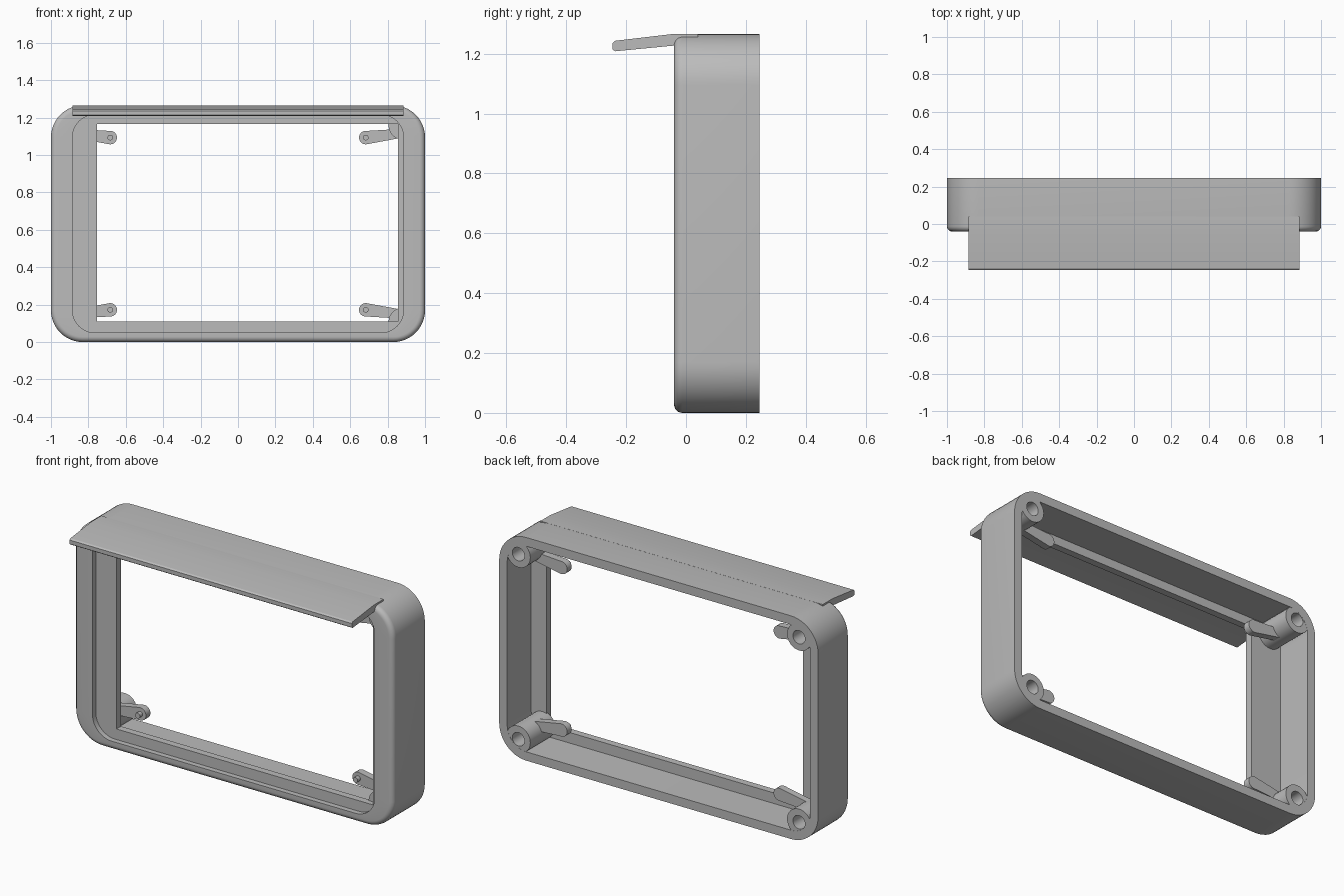
import bpy, bmesh, math

cube = bpy.data.objects.get("Cube")
if cube:
    bpy.data.objects.remove(cube)

H = 1.265            # overall height
MID = H / 2
BACK, FRONT = 0.245, -0.04

grey = bpy.data.materials.new("plain grey")
grey.use_nodes = True
colour = (0.5, 0.5, 0.5, 1)
grey.diffuse_color = colour
grey.node_tree.nodes["Principled BSDF"].inputs["Base Color"].default_value = colour


def loop(cx, cz, hw, hh, r, y, steps=12):
    """Rounded rectangle facing the front; a circle when hw = hh = r."""
    pts = []
    for q, (sx, sz) in enumerate(((1, 1), (-1, 1), (-1, -1), (1, -1))):
        for i in range(steps + 1):
            a = (q + i / steps) * math.pi / 2
            pts.append((cx + sx * (hw - r) + r * math.cos(a), y,
                        cz + sz * (hh - r) + r * math.sin(a)))
    return pts


def circle(cx, cz, r, y):
    return loop(cx, cz, r, r, r, y, 8)


def loft(name, loops, closed=False):
    """Skin a row of matching loops; cap both ends unless closed."""
    bm = bmesh.new()
    rings = [[bm.verts.new(p) for p in pts] for pts in loops]
    n = len(rings[0])
    pairs = list(zip(rings, rings[1:]))
    if closed:
        pairs.append((rings[-1], rings[0]))
    else:
        bm.faces.new(rings[0])
        bm.faces.new(rings[-1])
    for a, b in pairs:
        for i in range(n):
            j = (i + 1) % n
            bm.faces.new((a[i], a[j], b[j], b[i]))
    bmesh.ops.remove_doubles(bm, verts=bm.verts, dist=1e-5)
    bmesh.ops.recalc_face_normals(bm, faces=bm.faces)
    mesh = bpy.data.meshes.new(name)
    bm.to_mesh(mesh)
    bm.free()
    mesh.materials.append(grey)
    obj = bpy.data.objects.new(name, mesh)
    bpy.context.collection.objects.link(obj)
    bpy.ops.object.select_all(action='DESELECT')
    obj.select_set(True)
    bpy.context.view_layer.objects.active = obj
    bpy.ops.object.shade_smooth_by_angle(angle=math.radians(30))
    return obj


# Housing: outer wall, rounded front edge, recessed opening, lip and rear cavity
FILLET = 0.028
sections = [loop(0, MID, 1, MID, 0.17, BACK)]
for k in range(7):
    a = k / 6 * math.pi / 2
    inset = FILLET * (1 - math.cos(a))
    sections.append(loop(0, MID, 1 - inset, MID - inset, 0.17 - inset,
                         FRONT + FILLET * (1 - math.sin(a))))
for y in (FRONT, -0.01):
    sections.append(loop(0, MID, 0.885, MID - 0.05, 0.12, y))
for y in (-0.01, 0.03):
    sections.append(loop(0.05, 0.638, 0.805, 0.528, 0.003, y))
for y in (0.03, BACK):
    sections.append(loop(0, MID, 0.95, MID - 0.05, 0.12, y))
loft("housing", sections, closed=True)

# Visor: a bent plate across the top front
visor = [(0.04, H + 0.0005), (-0.05, H), (-0.237, 1.243), (-0.245, 1.236),
         (-0.245, 1.214), (-0.237, 1.208), (-0.04, 1.227), (0.04, 1.227)]
loft("visor", [[(x, y, z) for y, z in visor] for x in (-0.885, 0.885)])

# Corner fittings: screw post, clip arm and pin
for sx, side in ((-1, "right"), (1, "left")):
    for sz, level in ((-1, "lower"), (1, "upper")):
        tag = level + "_" + side

        def at_z(z):
            return MID + sz * (MID - z)

        px, pz = sx * 0.88, at_z(0.108)
        loft("screw_post_" + tag, [
            circle(px, pz, 0.075, 0.02), circle(px, pz, 0.075, BACK - 0.0005),
            circle(px, pz, 0.038, BACK - 0.0005), circle(px, pz, 0.038, 0.08)])

        # Arm outline: round tip tapering to the post
        tx, tz, r = 0.683, 0.172, 0.036
        outline = [(0.88, 0.125), (0.88, 0.172)]
        for i in range(13):
            a = math.radians(82 + 196 * i / 12)
            outline.append((tx + r * math.cos(a), tz + r * math.sin(a)))
        loft("clip_arm_" + tag,
             [[(sx * x, y, at_z(z)) for x, z in outline] for y in (0.1, 0.14)])
        loft("clip_pin_" + tag,
             [circle(sx * tx, at_z(tz), 0.015, y) for y in (0.075, 0.12)])
